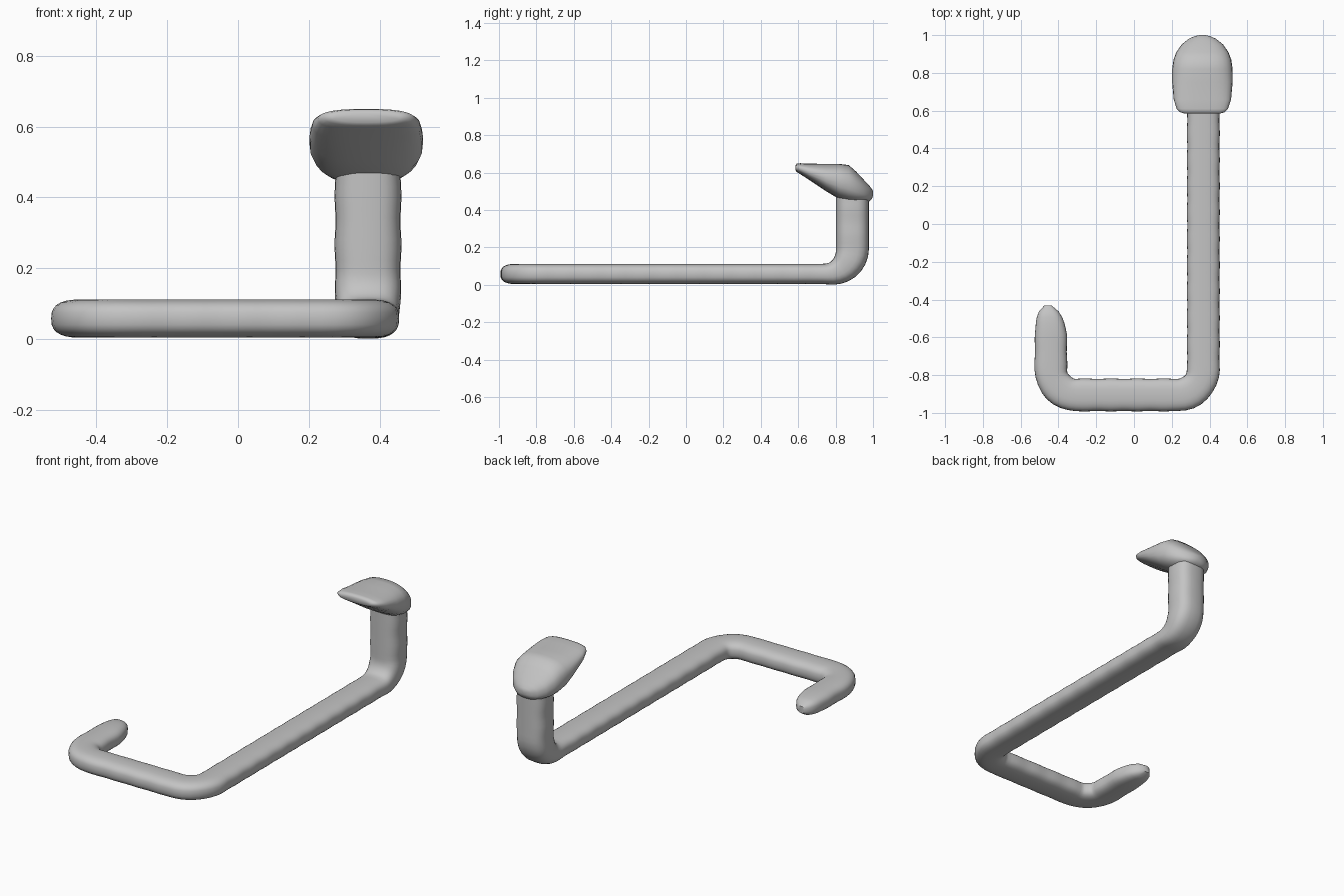
import bpy, bmesh, math
from mathutils import Vector

cube = bpy.data.objects.get("Cube")
if cube:
    bpy.data.objects.remove(cube, do_unlink=True)

grey = bpy.data.materials.new("plain grey")
grey.use_nodes = True
colour = (0.55, 0.55, 0.55, 1)
grey.diffuse_color = colour
grey.node_tree.nodes["Principled BSDF"].inputs["Base Color"].default_value = colour

SIDES = 28


def ring(centre, side, up, a, b, power):
    """Rounded-box cross-section with half sizes a and b."""
    points = []
    for i in range(SIDES):
        t = math.tau * i / SIDES
        c, s = math.cos(t), math.sin(t)
        u = math.copysign(abs(c) ** (2 / power), c) * a
        v = math.copysign(abs(s) ** (2 / power), s) * b
        points.append(centre + side * u + up * v)
    return points


def loft(name, rings):
    """Skin a list of rings, cap both ends and shade smooth."""
    bm = bmesh.new()
    loops = [[bm.verts.new(p) for p in r] for r in rings]
    for r0, r1 in zip(loops, loops[1:]):
        for i in range(SIDES):
            j = (i + 1) % SIDES
            bm.faces.new((r0[i], r0[j], r1[j], r1[i]))
    bm.faces.new(loops[0])
    bm.faces.new(loops[-1])
    bmesh.ops.recalc_face_normals(bm, faces=bm.faces)
    mesh = bpy.data.meshes.new(name)
    bm.to_mesh(mesh)
    bm.free()
    mesh.materials.append(grey)
    obj = bpy.data.objects.new(name, mesh)
    bpy.context.collection.objects.link(obj)
    bpy.ops.object.select_all(action='DESELECT')
    obj.select_set(True)
    bpy.context.view_layer.objects.active = obj
    bpy.ops.object.shade_smooth_by_angle(angle=math.radians(50))
    return obj


def interpolate(table, x):
    """Linear lookup of several values in rows sorted by their first entry."""
    if x <= table[0][0]:
        return table[0][1:]
    for lo, hi in zip(table, table[1:]):
        if x <= hi[0]:
            f = (x - lo[0]) / (hi[0] - lo[0])
            return [p + (q - p) * f for p, q in zip(lo[1:], hi[1:])]
    return table[-1][1:]


def rounded_path(corners, radius, step=0.03):
    """Evenly sampled polyline with circular fillets at its right-angle corners."""
    path = []

    def straight(p, q):
        n = max(2, round((q - p).length / step))
        path.extend(p.lerp(q, i / n) for i in range(n))

    start = corners[0]
    for before, corner, after in zip(corners, corners[1:], corners[2:]):
        d0 = (before - corner).normalized()
        d1 = (after - corner).normalized()
        straight(start, corner + d0 * radius)
        hub = corner + (d0 + d1) * radius
        for i in range(8):
            t = math.pi / 2 * i / 8
            path.append(hub - d1 * radius * math.cos(t) - d0 * radius * math.sin(t))
        start = corner + d1 * radius
    straight(start, corners[-1])
    path.append(corners[-1])
    return path


# Long body: hooked tail, crossbar, straight back and upright neck
MID = 0.058
corners = [Vector(p) for p in (
    (-0.44, -0.432, MID), (-0.44, -0.905, MID), (0.367, -0.905, MID),
    (0.367, 0.89, MID), (0.367, 0.89, 0.52))]
path = rounded_path(corners, 0.135)

# Distance from the tail tip: half width, half height, sideways shift
taper = [(0, 0.02, 0.02, 0.015), (0.012, 0.037, 0.033, 0.014), (0.04, 0.057, 0.043, 0.01),
         (0.08, 0.075, 0.049, 0.005), (0.14, 0.084, 0.053, 0), (0.3, 0.086, 0.054, 0)]

body_rings = []
side, travelled = Vector((1, 0, 0)), 0
for i, p in enumerate(path):
    ahead = path[min(i + 1, len(path) - 1)]
    behind = path[max(i - 1, 0)]
    tangent = (ahead - behind).normalized()
    if i:
        travelled += (p - behind).length
    flat = tangent.cross(Vector((0, 0, 1)))
    if flat.length > 0.1:
        side = flat.normalized()
    up = side.cross(tangent).normalized()
    a, b, shift = interpolate(taper, travelled)
    lift = min(1, max(0, tangent.z))
    a += 0.007 * lift
    b += 0.034 * lift
    a += 0.0015 * math.sin(travelled * 45)
    body_rings.append(ring(p + side * shift, side, up, a, b, 2.7))
loft("body", body_rings)

# Wedge-shaped head: y, half width, underside height, top height
head = [(0.585, 0.095, 0.612, 0.638), (0.592, 0.118, 0.603, 0.648), (0.61, 0.136, 0.592, 0.65),
        (0.66, 0.152, 0.56, 0.648), (0.75, 0.16, 0.5, 0.646), (0.82, 0.16, 0.458, 0.646),
        (0.87, 0.153, 0.442, 0.64), (0.91, 0.138, 0.438, 0.605), (0.95, 0.11, 0.44, 0.562),
        (0.98, 0.073, 0.446, 0.53), (0.994, 0.042, 0.46, 0.512), (1.0, 0.015, 0.475, 0.5)]
head_rings = []
for y, half, low, high in head:
    head_rings.append(ring(Vector((0.362, y, (low + high) / 2)), Vector((1, 0, 0)),
                           Vector((0, 0, 1)), half, (high - low) / 2, 2.5))
loft("head", head_rings)
